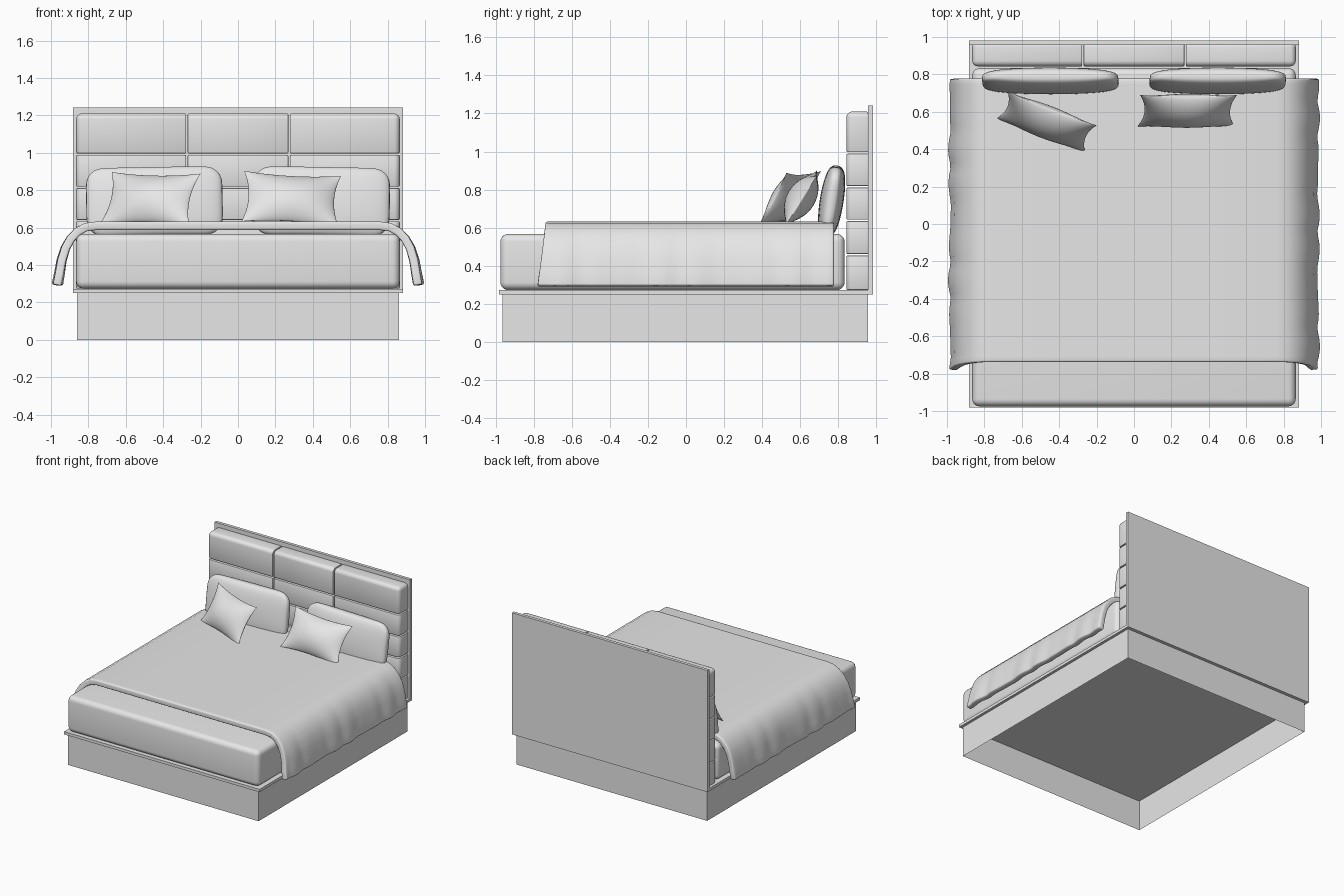
import bpy, bmesh, math
from mathutils import Vector

if "Cube" in bpy.data.objects:
    bpy.data.objects.remove(bpy.data.objects["Cube"], do_unlink=True)

grey = bpy.data.materials.new("light_grey")
grey.use_nodes = True
grey.diffuse_color = (0.8, 0.8, 0.8, 1)
grey.node_tree.nodes["Principled BSDF"].inputs["Base Color"].default_value = (0.8, 0.8, 0.8, 1)


def finish(bm, name, smooth=True, sharp=40):
    """Turn a bmesh into a named, coloured object."""
    me = bpy.data.meshes.new(name)
    bm.to_mesh(me)
    bm.free()
    me.materials.append(grey)
    for p in me.polygons:
        p.use_smooth = smooth
    if smooth:
        me.set_sharp_from_angle(angle=math.radians(sharp))
    ob = bpy.data.objects.new(name, me)
    bpy.context.collection.objects.link(ob)
    return ob


def block(lo, hi, bevel=0.0, segments=5):
    """Box between two corners, optionally rounded."""
    bm = bmesh.new()
    bmesh.ops.create_cube(bm, size=1)
    for v in bm.verts:
        v.co = Vector([(a + b) / 2 + c * (b - a) for a, b, c in zip(lo, hi, v.co)])
    if bevel:
        bmesh.ops.bevel(bm, geom=bm.edges[:], offset=bevel, segments=segments,
                        profile=0.5, affect='EDGES')
    return bm


# Plinth: four thin walls, open underneath
bm = block((-0.86, -0.963, 0), (0.86, 0.955, 0.25))
bm.normal_update()
caps = [f for f in bm.faces if abs(f.normal.z) > 0.5]
bmesh.ops.delete(bm, geom=caps, context='FACES_ONLY')
finish(bm, "plinth", smooth=False)

# Platform and headboard back
finish(block((-0.882, -0.982, 0.25), (0.882, 0.982, 0.273)), "platform", smooth=False)
finish(block((-0.882, 0.957, 0.273), (0.882, 0.982, 1.242)), "headboard_back", smooth=False)

# Mattress
finish(block((-0.865, -0.975, 0.273), (0.865, 0.833, 0.567), 0.04), "mattress")

# Padded headboard panels: one rounded block sliced into a grid
columns = [-0.87, -0.273, 0.273, 0.87]
rows = [0.27, 0.458, 0.638, 0.815, 0.993, 1.22]
GAP = 0.004
for c in range(len(columns) - 1):
    for r in range(len(rows) - 1):
        bm = block((-0.865, 0.843, 0.2), (0.865, 0.975, 1.21), 0.03)
        cuts = [('x', columns[c] + GAP, -1), ('x', columns[c + 1] - GAP, 1),
                ('z', rows[r] + GAP, -1), ('z', rows[r + 1] - GAP, 1)]
        for axis, at, side in cuts:
            n = Vector((side, 0, 0)) if axis == 'x' else Vector((0, 0, side))
            res = bmesh.ops.bisect_plane(bm, geom=bm.verts[:] + bm.edges[:] + bm.faces[:],
                                         plane_co=n * at * side, plane_no=n, clear_outer=True)
            rim = [e for e in res["geom_cut"] if isinstance(e, bmesh.types.BMEdge)]
            if rim:
                bmesh.ops.holes_fill(bm, edges=rim)
        bmesh.ops.recalc_face_normals(bm, faces=bm.faces[:])
        corners = [e for e in bm.edges if e.is_manifold and e.calc_face_angle() > 1.0]
        bmesh.ops.bevel(bm, geom=corners, offset=0.006, segments=2, profile=0.5,
                        affect='EDGES', clamp_overlap=True)
        finish(bm, f"headboard_panel_{c + 1}_{r + 1}")

# Blanket: draped cross-section swept along the bed, rippled on the drops
half = [(0, 0.632), (0.4, 0.632), (0.76, 0.632), (0.82, 0.624), (0.87, 0.597), (0.91, 0.555),
        (0.94, 0.5), (0.96, 0.43), (0.97, 0.36), (0.98, 0.297)]
profile = [(-x, z) for x, z in reversed(half[1:])] + half
STEPS = 48
bm = bmesh.new()
grid = []
for j in range(STEPS + 1):
    line = []
    for x, z in profile:
        drop = (0.632 - z) / 0.335
        front = -0.738 - 0.04 * drop
        y = front + (0.777 - front) * j / STEPS
        wave = math.sin(13 * y + (0.6 if x > 0 else 2.4)) + 0.5 * math.sin(23 * y + x)
        x += math.copysign(0.011 * drop * wave, x) if drop > 0 else 0
        line.append(bm.verts.new((x, y, z)))
    grid.append(line)
for a, b in zip(grid, grid[1:]):
    for i in range(len(profile) - 1):
        bm.faces.new((a[i], a[i + 1], b[i + 1], b[i]))
blanket = finish(bm, "blanket", sharp=80)
thick = blanket.modifiers.new("thickness", 'SOLIDIFY')
thick.thickness, thick.offset = 0.045, -1
hem = blanket.modifiers.new("hem", 'BEVEL')
hem.width, hem.segments, hem.limit_method, hem.angle_limit = 0.01, 3, 'ANGLE', 1.0


def pillow(name, size, place, turn, pinch, rounding, puff):
    """Two puffed sheets joined at the seam, standing in the xz plane."""
    w, t, h = (s / 2 for s in size)
    n = 24
    bm = bmesh.new()
    for side in (-1, 1):
        g = []
        for j in range(n + 1):
            line = []
            for i in range(n + 1):
                u = math.sin(math.pi / 2 * (2 * i / n - 1))
                v = math.sin(math.pi / 2 * (2 * j / n - 1))
                x = w * u * (1 - pinch * (1 - v * v)) * math.sqrt(1 - rounding * v ** 6)
                z = h * v * (1 - pinch * (1 - u * u)) * math.sqrt(1 - rounding * u ** 14)
                y = side * t * max(0, (1 - u * u) * (1 - v * v)) ** puff
                line.append(bm.verts.new((x, y, z)))
            g.append(line)
        for a, b in zip(g, g[1:]):
            for i in range(n):
                bm.faces.new((a[i], a[i + 1], b[i + 1], b[i]))
    bmesh.ops.remove_doubles(bm, verts=bm.verts[:], dist=0.0002)
    bmesh.ops.recalc_face_normals(bm, faces=bm.faces[:])
    ob = finish(bm, name, sharp=75)
    ob.location = place
    ob.rotation_euler = [math.radians(a) for a in turn]


# Sleeping pillows against the headboard
for name, s in (("right", -1), ("left", 1)):
    pillow(f"sleeping_pillow_{name}", (0.73, 0.125, 0.37), (0.447 * s, 0.765, 0.74),
           (-9, s, 0), 0, 0.2, 0.3)

# Throw pillows leaning in front
pillow("throw_pillow_right", (0.51, 0.15, 0.32), (-0.468, 0.545, 0.755), (-30, 1, -21), 0.12, 0, 0.75)
pillow("throw_pillow_left", (0.52, 0.15, 0.32), (0.285, 0.605, 0.755), (-32, 3, 0), 0.12, 0, 0.75)
